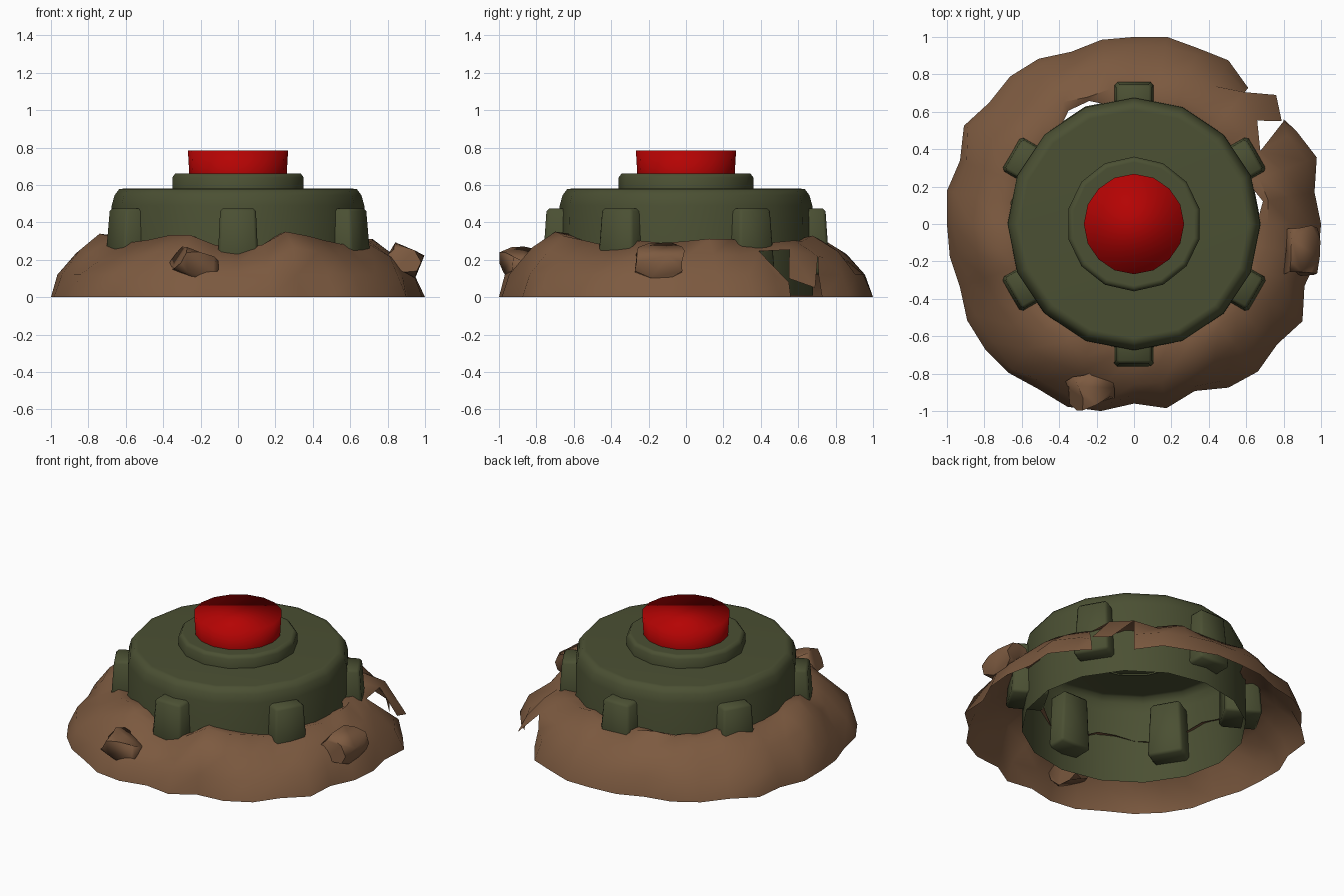
import bpy, bmesh, math, random
from mathutils import Vector, Matrix

random.seed(7)
cube = bpy.data.objects.get("Cube")
if cube:
    bpy.data.objects.remove(cube)


def material(name, rgb):
    m = bpy.data.materials.new(name)
    m.use_nodes = True
    m.diffuse_color = (*rgb, 1)
    bsdf = m.node_tree.nodes["Principled BSDF"]
    bsdf.inputs["Base Color"].default_value = (*rgb, 1)
    bsdf.inputs["Roughness"].default_value = 0.8
    return m


GREEN = material("olive green", (0.07, 0.08, 0.033))
BROWN = material("earth brown", (0.203, 0.102, 0.051))
RED = material("button red", (0.46, 0.001, 0.001))


def finish(bm, name, mat, angle=40):
    mesh = bpy.data.meshes.new(name)
    bm.to_mesh(mesh)
    bm.free()
    mesh.materials.append(mat)
    ob = bpy.data.objects.new(name, mesh)
    bpy.context.collection.objects.link(ob)
    bpy.ops.object.select_all(action='DESELECT')
    ob.select_set(True)
    bpy.context.view_layer.objects.active = ob
    bpy.ops.object.shade_smooth_by_angle(angle=math.radians(angle))
    return ob


def polar(r, deg, z):
    a = math.radians(deg)
    return Vector((r * math.cos(a), r * math.sin(a), z))


def lathe(name, profile, sides, mat, angle=40):
    """Rings from bottom to top, closed on top and open below."""
    bm = bmesh.new()
    rings = [[bm.verts.new(polar(r, 360 * i / sides + 90, z)) for i in range(sides)]
             for r, z in profile]
    for low, high in zip(rings, rings[1:]):
        for i in range(sides):
            j = (i + 1) % sides
            bm.faces.new((low[i], low[j], high[j], high[i]))
    bm.faces.new(rings[-1])
    return finish(bm, name, mat, angle)


# Casing, collar and push button
lathe("casing", [(0.68, 0.01), (0.675, 0.49), (0.66, 0.545), (0.635, 0.578), (0.61, 0.58)],
      16, GREEN, 60)
lathe("collar", [(0.36, 0.57), (0.36, 0.64), (0.345, 0.66), (0.33, 0.66)], 14, GREEN, 60)
lathe("button", [(0.26, 0.65), (0.268, 0.785)], 16, RED, 180)

# Six tapered lugs around the casing
for k in range(6):
    bm = bmesh.new()
    bmesh.ops.create_cube(bm, size=1)
    for v in bm.verts:
        top = v.co.z > 0
        v.co.x = (0.745 if top else 0.77) if v.co.x > 0 else 0.54
        v.co.y *= 0.19 if top else 0.225
        v.co.z = 0.475 if top else 0.12
    bmesh.ops.bevel(bm, geom=bm.edges[:], offset=0.016, segments=1, affect='EDGES')
    bm.transform(Matrix.Rotation(math.radians(60 * k + 30), 4, 'Z'))
    finish(bm, f"lug_{k + 1}", GREEN, 60)

# Earth mound: ragged open ring, torn at the back left
outer = [1, .98, 1.04, 1, .98, .95, 1.01, 1, 1.02, 1, 1, .98, 1.02, 1.03, 1.01, 1.05, .99, 1.02,
         1, 1, .99, 1.03, 1.04, 1.04, 1.02, 1.04, 1.02, .96, 1, .95, 1.01, 1.03, 1, 1.04, .97, 1]
crest = {26: 0.28, 27: 0.26, 28: 0.28, 29: 0.35}
shoulder = {3: 0.78, 4: 0.86, 5: 0.92}
bm = bmesh.new()
rings = [[], [], [], [], []]
for i, r in enumerate(outer):
    deg = 10 * i
    top = crest.get(i, random.uniform(0.28, 0.34))
    thin = i in (1, 11, 12)
    ridge = random.uniform(0.71, 0.76)
    inner = 0.7 if thin else random.uniform(0.63, 0.67)
    wob = random.uniform(-0.02, 0.02)
    spots = [(r, 0), (r - 0.04 + wob, 0.12),
             (shoulder.get(i, 0.86 + wob), top - (0.04 if i in (3, 4) else 0.085)),
             (ridge, top), (inner, top - 0.015)]
    for ring, (rad, z) in zip(rings, spots):
        p = polar(rad, deg, z)
        p.x, p.y = max(-1, min(1, p.x)), max(-1, min(1, p.y))
        ring.append(bm.verts.new(p))
for level, (low, high) in enumerate(zip(rings, rings[1:])):
    for i in range(36):
        if i in (3, 4) and level < 2:
            continue
        j = (i + 1) % 36
        if i % 2:
            bm.faces.new((low[i], low[j], high[j], high[i]))
        else:
            bm.faces.new((low[i], low[j], high[j]))
            bm.faces.new((low[i], high[j], high[i]))
# Flap hanging over the tear, and the broken corner beside it
flap_a, flap_b, corner, foot = [bm.verts.new(p) for p in (
    (0.79, 0.55, 0.1), (0.76, 0.69, 0.05), (0.8, 0.55, 0.08), (0.8, 0.56, 0))]
bm.faces.new((rings[2][4], flap_a, flap_b, rings[2][5]))
bm.faces.new((rings[0][3], foot, corner, rings[1][3]))
bm.faces.new((rings[1][3], corner, rings[2][3]))
finish(bm, "earth_mound", BROWN, 50)


# Two angular stones stuck in the mound
def stone(name, centre, size, turn):
    bm = bmesh.new()
    bmesh.ops.create_cube(bm, size=1)
    bmesh.ops.bevel(bm, geom=bm.verts[:], offset=0.3, segments=1, affect='VERTICES')
    for v in bm.verts:
        v.co += Vector([random.uniform(-0.06, 0.06) for _ in range(3)])
        v.co = Vector([c * s for c, s in zip(v.co, size)])
    bm.transform(Matrix.Translation(centre) @ Matrix.Rotation(math.radians(turn), 4, 'Z')
                 @ Matrix.Rotation(math.radians(25), 4, 'Y'))
    finish(bm, name, BROWN, 60)


stone("front_stone", (-0.23, -0.88, 0.17), (0.21, 0.17, 0.14), 20)
stone("left_stone", (0.89, -0.14, 0.2), (0.17, 0.24, 0.13), 0)
